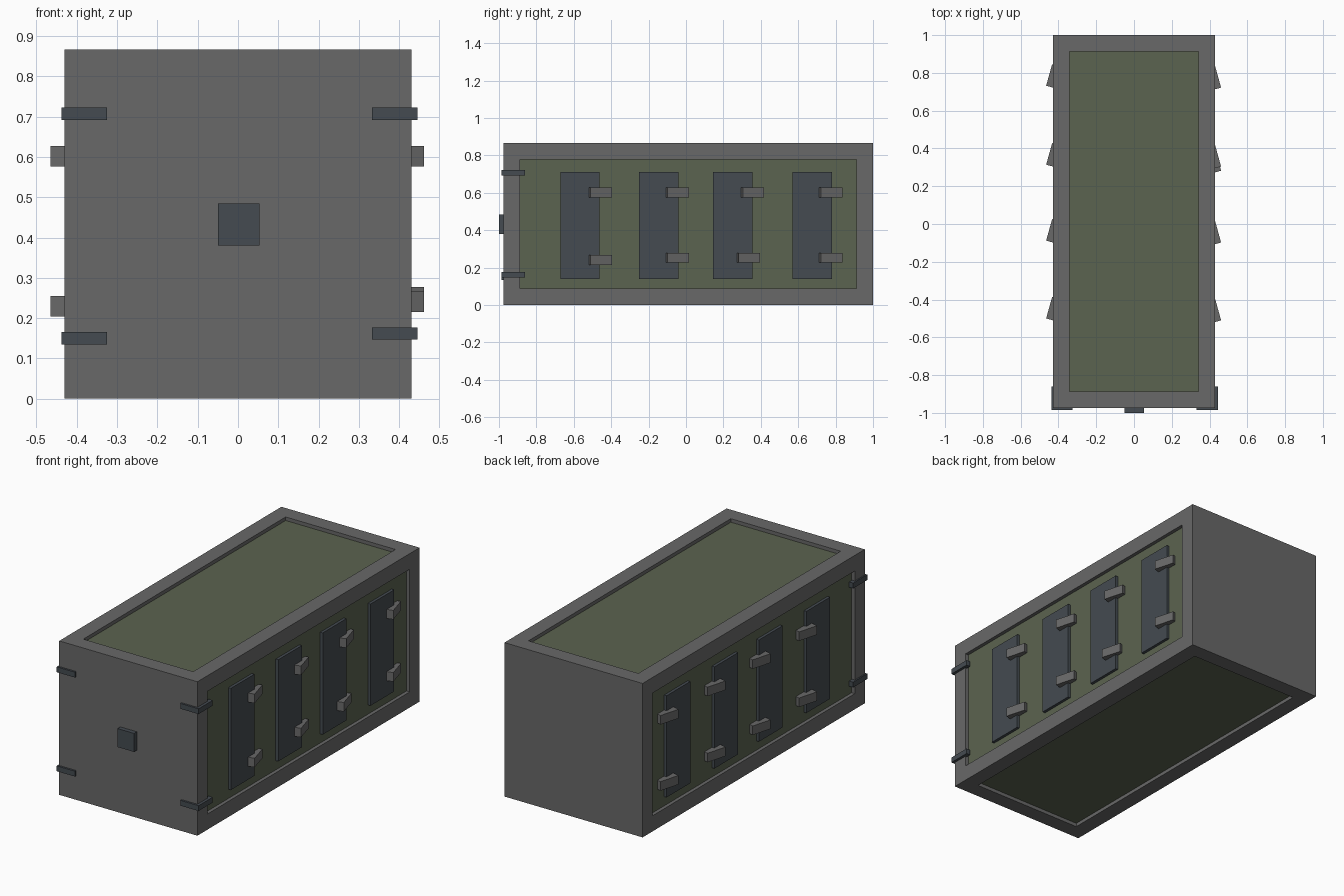
import bpy, math
from mathutils import Matrix, Vector

if "Cube" in bpy.data.objects:
    bpy.data.objects.remove(bpy.data.objects["Cube"])


def material(name, rgb):
    m = bpy.data.materials.new(name)
    m.diffuse_color = (*rgb, 1)
    m.use_nodes = True
    m.node_tree.nodes["Principled BSDF"].inputs["Base Color"].default_value = m.diffuse_color
    return m


GREY = material("dark_grey", (0.14, 0.14, 0.14))
GREEN = material("olive", (0.105, 0.125, 0.08))
BLUE = material("slate", (0.058, 0.07, 0.082))


def box(name, lo, hi, mat, rot_z=0.0):
    """Box between two corners, optionally turned about its own centre."""
    lo, hi = Vector(lo), Vector(hi)
    bpy.ops.mesh.primitive_cube_add(size=1)
    ob = bpy.context.object
    ob.name = name
    ob.data.transform(Matrix.Diagonal((*(hi - lo), 1)))
    ob.location = (lo + hi) / 2
    ob.rotation_euler.z = rot_z
    ob.data.materials.append(mat)
    return ob


W, H = 0.43, 0.866          # half width, height
Y0, Y1 = -0.975, 1.0        # front and back
B, D = 0.088, 0.02          # frame width, recess depth

# End plates and long corner rails form the frame
box("front_plate", (-W, Y0, 0), (W, Y0 + B, H), GREY)
box("back_plate", (-W, Y1 - B, 0), (W, Y1, H), GREY)
for sx in (-1, 1):
    xa, xb = sorted((sx * W, sx * (W - B)))
    for tag, z in (("lower", 0), ("upper", H - B)):
        box(f"{tag}_rail", (xa, Y0 + B, z), (xb, Y1 - B, z + B), GREY)

# Recessed green body
box("body_panels", (-W + D, Y0 + B, D), (W - D, Y1 - B, H - D), GREEN)

# Dark side slats
for sx in (-1, 1):
    xa, xb = sorted((sx * (W - D - 0.01), sx * (W - 0.004)))
    for y in (-0.567, -0.145, 0.25, 0.675):
        box("side_slat", (xa, y - 0.105, 0.14), (xb, y + 0.105, 0.712), BLUE)

# Tilted handles: (outer end y, centre z) on each side
ANGLE, L, T, HZ = math.radians(15.5), 0.118, 0.042, 0.051


def handle(sx, y, z):
    along = Vector((-math.sin(ANGLE), math.cos(ANGLE)))
    inward = Vector((-math.cos(ANGLE), -math.sin(ANGLE)))
    tip = Vector((0.461 if sx > 0 else 0.465, y))
    c = tip + along * L / 2 + inward * T / 2
    x = sx * c.x
    box("slat_handle", (x - T / 2, c.y - L / 2, z - HZ / 2),
        (x + T / 2, c.y + L / 2, z + HZ / 2), GREY, sx * ANGLE)


for y in (-0.51, -0.098, 0.304, 0.722):
    handle(1, y, 0.602)
    handle(-1, y + 0.01, 0.602)
    handle(-1, y + 0.01, 0.23)
for y, z in ((-0.51, 0.241), (-0.098, 0.252), (0.282, 0.252), (0.722, 0.252)):
    handle(1, y, z)

# L-shaped corner clamps wrapping the front edges
for sx, z in ((-1, 0.15), (1, 0.162), (-1, 0.707), (1, 0.707)):
    out = 0.445 if sx > 0 else 0.438
    xa, xb = sorted((sx * out, sx * (out - 0.113)))
    box("clamp_front", (xa, -0.986, z - 0.015), (xb, -0.965, z + 0.015), BLUE)
    xa, xb = sorted((sx * out, sx * (out - 0.025)))
    box("clamp_side", (xa, -0.986, z - 0.015), (xb, -0.86, z + 0.015), BLUE)

# Front latch block
box("front_latch", (-0.05, -1.0, 0.38), (0.053, -0.96, 0.484), BLUE)
